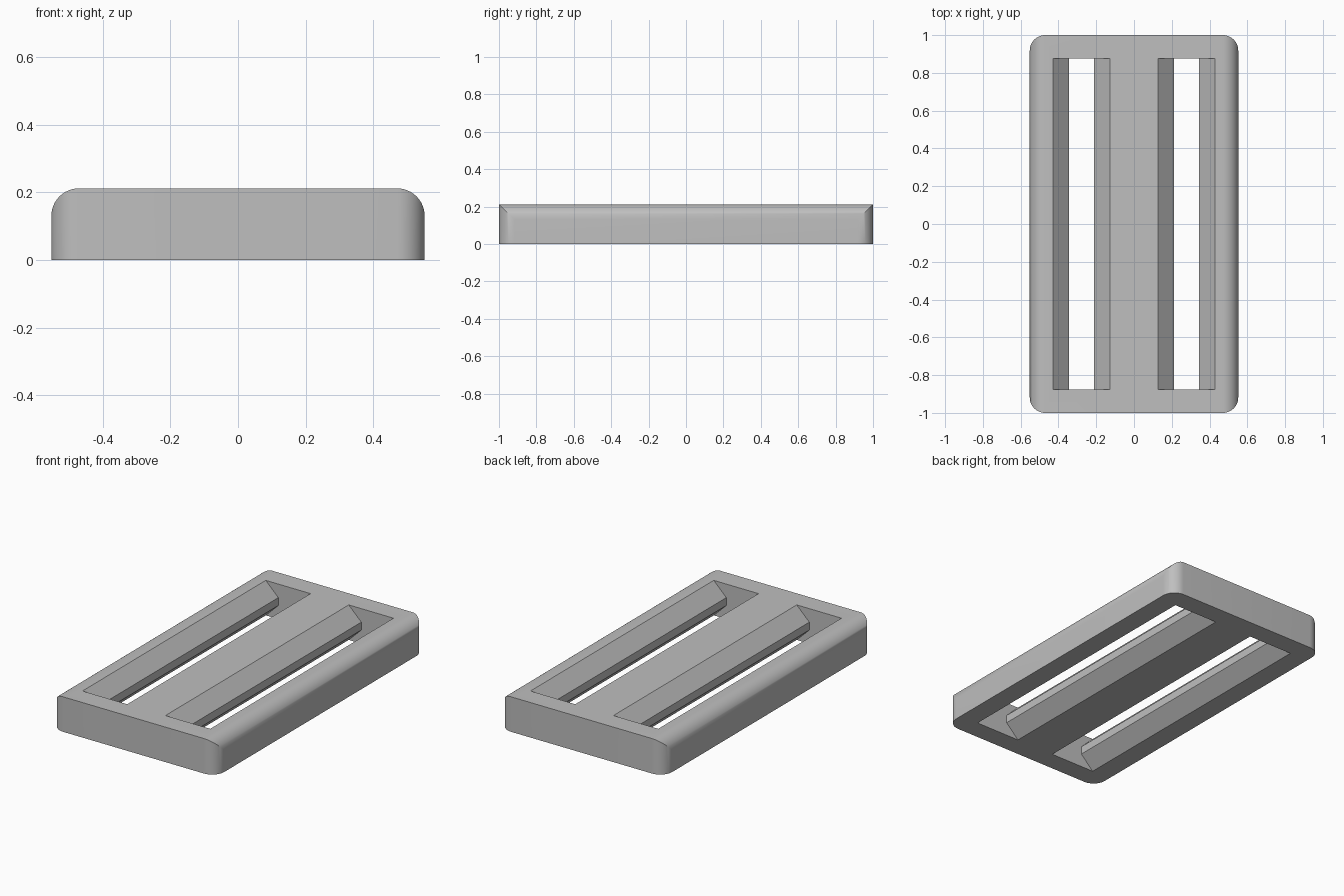
import bpy
import bmesh
import math

HALF_W, HALF_L, HEIGHT, RADIUS = 0.552, 1.0, 0.212, 0.082
STEPS = 12

cube = bpy.data.objects.get("Cube")
if cube:
    bpy.data.objects.remove(cube, do_unlink=True)

grey = bpy.data.materials.new("plain grey")
grey.use_nodes = True
colour = (0.52, 0.52, 0.52, 1)
grey.diffuse_color = colour
grey.node_tree.nodes["Principled BSDF"].inputs["Base Color"].default_value = colour


def loft(name, rings):
    """Skin a list of closed rings and cap both ends."""
    bm = bmesh.new()
    loops = [[bm.verts.new(p) for p in ring] for ring in rings]
    for a, b in zip(loops, loops[1:]):
        n = len(a)
        for i in range(n):
            j = (i + 1) % n
            bm.faces.new((a[i], a[j], b[j], b[i]))
    bm.faces.new(loops[0])
    bm.faces.new(loops[-1])
    bmesh.ops.recalc_face_normals(bm, faces=bm.faces)
    mesh = bpy.data.meshes.new(name)
    bm.to_mesh(mesh)
    bm.free()
    mesh.materials.append(grey)
    obj = bpy.data.objects.new(name, mesh)
    bpy.context.collection.objects.link(obj)
    return obj


# Body: rectangles lofted across the width, shrinking along an arc at each side
arc = []
for k in range(STEPS + 1):
    a = math.pi / 2 * k / STEPS
    drop = RADIUS * (1 - math.sin(a))
    arc.append((HALF_W - RADIUS + RADIUS * math.cos(a), drop))
stations = [(-x, d) for x, d in arc] + arc[::-1]
rings = []
for x, drop in stations:
    y, z = HALF_L - drop, HEIGHT - drop
    rings.append([(x, -y, 0), (x, y, 0), (x, y, z), (x, -y, z)])
body = loft("strap_slider_body", rings)

# Slots: waisted cutters that leave a ridge on each long wall
SLOT_X, SLOT_HALF, WAIST_HALF, SLOT_END = 0.278, 0.15, 0.066, 0.877
LAND = 0.024
over = 0.02
mid = HEIGHT / 2
flare = (SLOT_HALF - WAIST_HALF) / (mid - LAND)
wide = SLOT_HALF + over * flare
right_wall = [(wide, -over), (WAIST_HALF, mid - LAND),
              (WAIST_HALF, mid + LAND), (wide, HEIGHT + over)]
outline = right_wall + [(-x, z) for x, z in reversed(right_wall)]
cutters = []
for side, label in ((-1, "right"), (1, "left")):
    cutter = loft(label + "_slot_cutter",
                  [[(side * SLOT_X + x, y, z) for x, z in outline]
                   for y in (-SLOT_END, SLOT_END)])
    cutter.hide_render = True
    cut = body.modifiers.new(label + "_slot", "BOOLEAN")
    cut.operation = "DIFFERENCE"
    cut.solver = "EXACT"
    cut.object = cutter
    cutters.append(cutter)

# Bake the cuts, then smooth only the rounded sides
bpy.ops.object.select_all(action="DESELECT")
body.select_set(True)
bpy.context.view_layer.objects.active = body
for name in [m.name for m in body.modifiers]:
    bpy.ops.object.modifier_apply(modifier=name)
for cutter in cutters:
    bpy.data.objects.remove(cutter, do_unlink=True)
bpy.ops.object.shade_smooth_by_angle(angle=math.radians(30))
